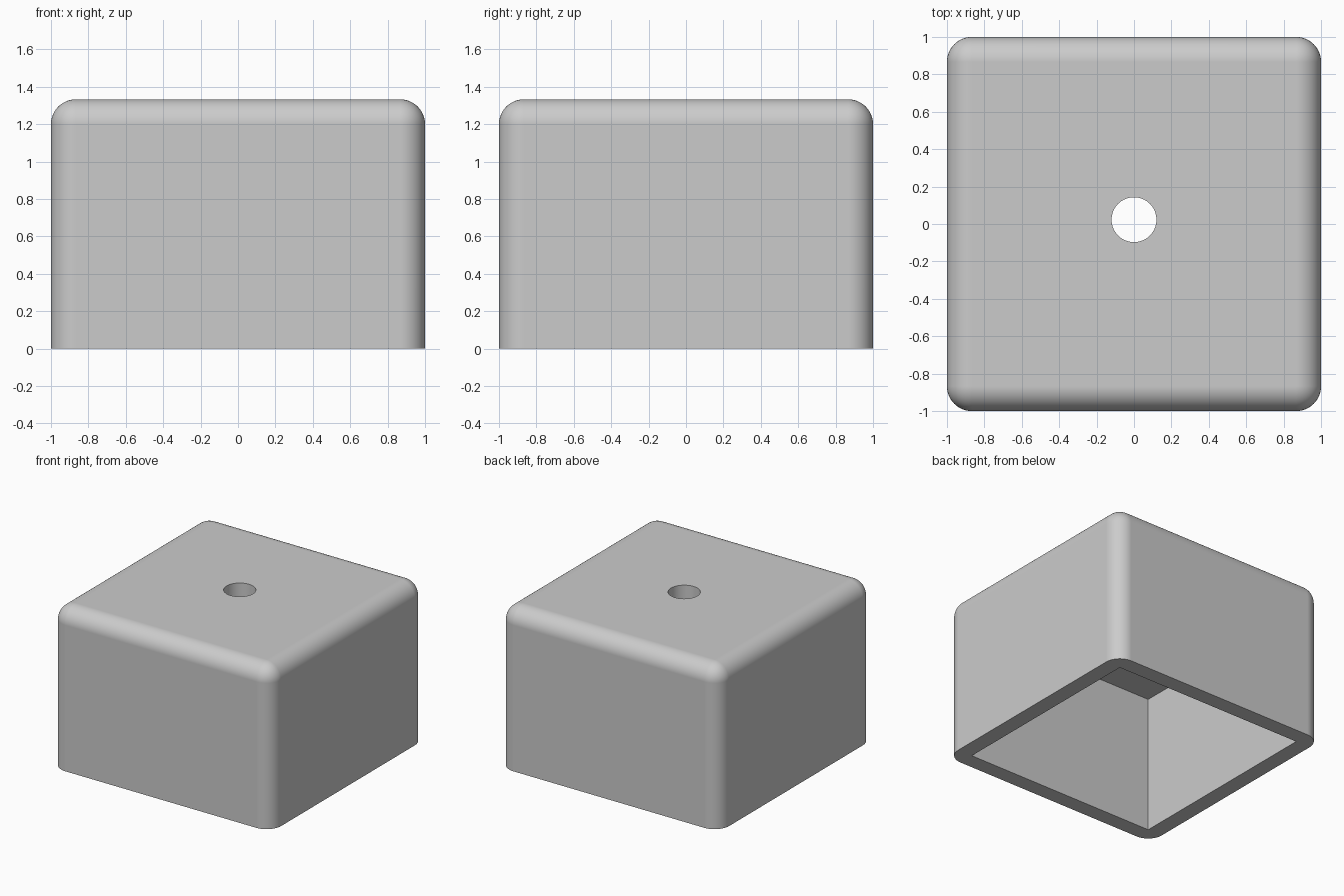
import bpy
import bmesh
from mathutils import Matrix

HEIGHT = 1.333
RADIUS = 0.133      # outer rounding, also the wall thickness
CEILING = 1.133     # height of the cavity
HOLE_RADIUS = 0.12
HOLE_Y = 0.023

cube = bpy.data.objects.get("Cube")
if cube:
    bpy.data.objects.remove(cube, do_unlink=True)

grey = bpy.data.materials.new("plain grey")
grey.use_nodes = True
colour = (0.6, 0.6, 0.6, 1)
grey.diffuse_color = colour
grey.node_tree.nodes["Principled BSDF"].inputs["Base Color"].default_value = colour


def make_object(name, bm):
    mesh = bpy.data.meshes.new(name)
    bmesh.ops.recalc_face_normals(bm, faces=bm.faces)
    bm.to_mesh(mesh)
    bm.free()
    mesh.materials.append(grey)
    obj = bpy.data.objects.new(name, mesh)
    bpy.context.collection.objects.link(obj)
    return obj


def box(half, low, high):
    bm = bmesh.new()
    place = Matrix.Translation((0, 0, (low + high) / 2))
    size = Matrix.Diagonal((2 * half, 2 * half, high - low, 1))
    bmesh.ops.create_cube(bm, size=1, matrix=place @ size)
    return bm


# Outer shell: every edge rounded except those around the open bottom
bm = box(1, 0, HEIGHT)
rounded = [e for e in bm.edges if max(v.co.z for v in e.verts) > 0.1]
bmesh.ops.bevel(bm, geom=rounded, offset=RADIUS, segments=12,
                profile=0.5, affect='EDGES')
cover = make_object("hollow_cover", bm)

# Square cavity, open below
cavity = make_object("cavity_cutter", box(1 - RADIUS, -0.2, CEILING))

# Round hole through the top
bm = bmesh.new()
bmesh.ops.create_cone(bm, cap_ends=True, segments=64, radius1=HOLE_RADIUS,
                      radius2=HOLE_RADIUS, depth=1,
                      matrix=Matrix.Translation((0, HOLE_Y, HEIGHT)))
hole = make_object("hole_cutter", bm)

# Cut the shell, then discard the cutters
bpy.ops.object.select_all(action='DESELECT')
bpy.context.view_layer.objects.active = cover
cover.select_set(True)
for cutter in (cavity, hole):
    cutter.hide_render = True
    cut = cover.modifiers.new("cut", 'BOOLEAN')
    cut.operation = 'DIFFERENCE'
    cut.solver = 'EXACT'
    cut.object = cutter
    bpy.ops.object.modifier_apply(modifier=cut.name)
    bpy.data.objects.remove(cutter, do_unlink=True)

# Smooth the rounding while keeping the flats flat and the rims crisp
bpy.ops.object.shade_smooth_by_angle(angle=0.6)
flats = cover.modifiers.new("flat_sides", 'WEIGHTED_NORMAL')
flats.keep_sharp = True
